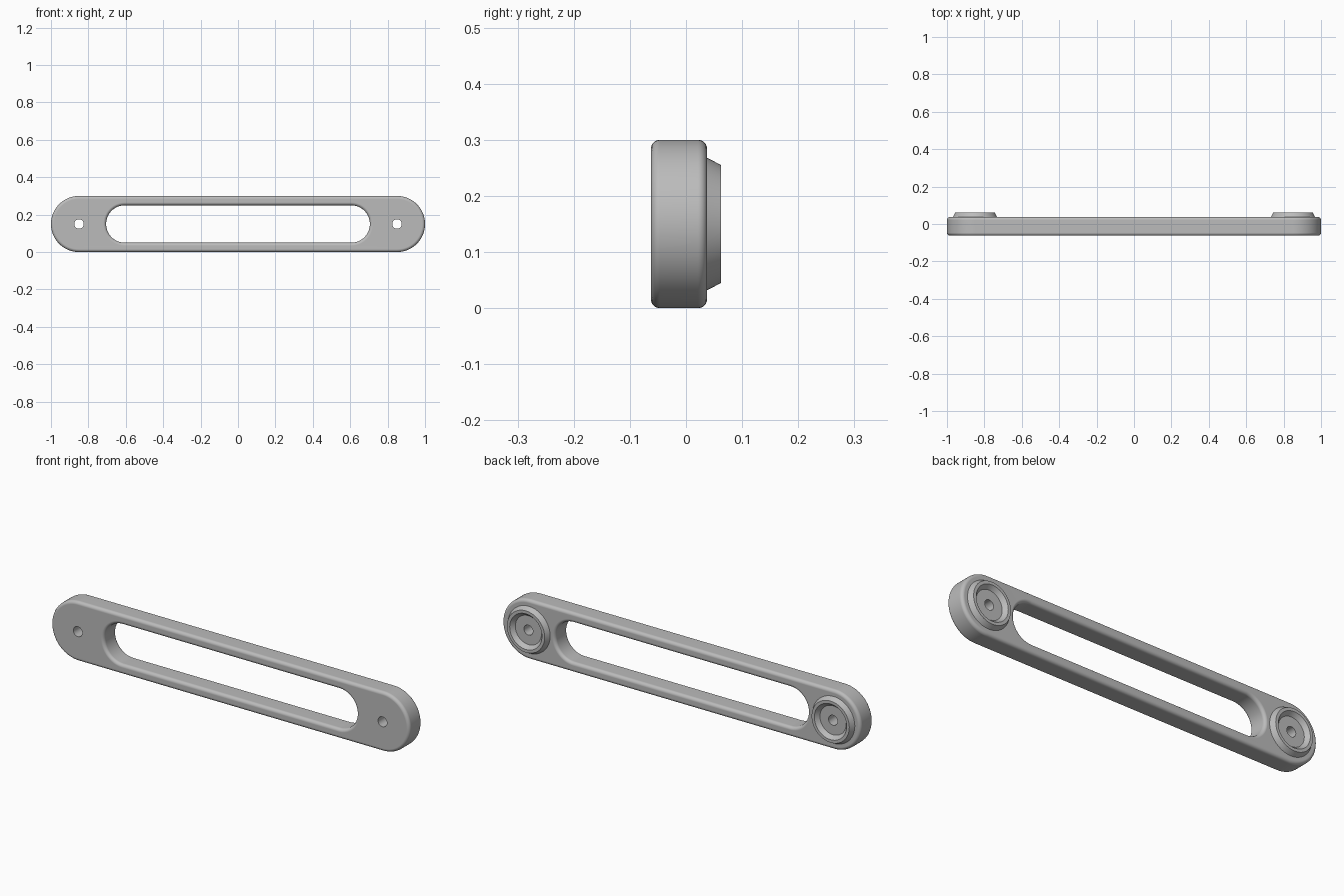
import bpy, bmesh
from math import sin, cos, pi

default = bpy.data.objects.get("Cube")
if default:
    bpy.data.objects.remove(default, do_unlink=True)

MID_Z = 0.15
FRONT, BACK = -0.0625, 0.0375
FILLET = 0.016
END_X = 0.85
BORE = 0.025

grey = bpy.data.materials.new("plain grey")
grey.use_nodes = True
grey.diffuse_color = (0.5, 0.5, 0.5, 1)
grey.node_tree.nodes["Principled BSDF"].inputs["Base Color"].default_value = (0.5, 0.5, 0.5, 1)


def loft(name, rings, closed=False):
    """Skin a list of equal rings; cap the ends, or join last to first."""
    bm = bmesh.new()
    loops = [[bm.verts.new(p) for p in ring] for ring in rings]
    pairs = list(zip(loops, loops[1:]))
    if closed:
        pairs.append((loops[-1], loops[0]))
    else:
        bm.faces.new(loops[0])
        bm.faces.new(loops[-1])
    for a, b in pairs:
        for i in range(len(a)):
            j = (i + 1) % len(a)
            bm.faces.new((a[i], a[j], b[j], b[i]))
    bmesh.ops.recalc_face_normals(bm, faces=bm.faces)
    mesh = bpy.data.meshes.new(name)
    bm.to_mesh(mesh)
    bm.free()
    mesh.materials.append(grey)
    obj = bpy.data.objects.new(name, mesh)
    bpy.context.collection.objects.link(obj)
    return obj


def stadium(half_x, radius, y, steps=32):
    """Ring with two straight sides and two half-round ends."""
    ring = []
    for side in (1, -1):
        for i in range(steps + 1):
            a = -pi / 2 + pi * i / steps
            ring.append((side * (half_x + radius * cos(a)), y, MID_Z + side * radius * sin(a)))
    return ring


def circle(x, radius, y, steps=64):
    return [(x + radius * cos(2 * pi * i / steps), y, MID_Z + radius * sin(2 * pi * i / steps))
            for i in range(steps)]


def rounded_rings(half_x, radius, sign, steps=6):
    """Rings from front to back; sign -1 rounds an outside edge, +1 flares a hole."""
    front, back = [], []
    for i in range(steps + 1):
        a = pi / 2 * i / steps
        r = radius + sign * FILLET * (1 - cos(a))
        inset = FILLET * (1 - sin(a))
        front.insert(0, stadium(half_x, r, FRONT + inset))
        back.append(stadium(half_x, r, BACK - inset))
    return front + back


def finish(obj):
    bpy.ops.object.select_all(action='DESELECT')
    obj.select_set(True)
    bpy.context.view_layer.objects.active = obj
    bpy.ops.object.shade_smooth_by_angle(angle=0.5)
    weighted = obj.modifiers.new("weighted normals", 'WEIGHTED_NORMAL')
    weighted.keep_sharp = True


# Handle bar with rounded edges
bar = loft("handle_bar", rounded_rings(END_X, 0.15, -1))

# Grip slot and screw holes
slot_rings = rounded_rings(0.605, 0.1, 1)
flare = 0.1 + FILLET
slot_rings = [stadium(0.605, flare, FRONT - 0.02)] + slot_rings + [stadium(0.605, flare, BACK + 0.02)]
cutters = [loft("slot_cutter", slot_rings)]
for x in (-END_X, END_X):
    cutters.append(loft("hole_cutter", [circle(x, BORE, FRONT - 0.02), circle(x, BORE, BACK + 0.02)]))
for cutter in cutters:
    cutter.hide_render = True
    cut = bar.modifiers.new("cut", 'BOOLEAN')
    cut.operation = 'DIFFERENCE'
    cut.solver = 'EXACT'
    cut.object = cutter
graph = bpy.context.evaluated_depsgraph_get()
graph.update()
bar_mesh = bpy.data.meshes.new_from_object(bar.evaluated_get(graph))
bar.modifiers.clear()
bar.data = bar_mesh
for cutter in cutters:
    bpy.data.objects.remove(cutter, do_unlink=True)
finish(bar)

# Mounting bosses on the back: tapered rim around a recessed, bored seat
boss_profile = [(BORE, 0.036), (0.119, 0.036), (0.105, 0.0625),
                (0.09, 0.0625), (0.073, 0.042), (BORE, 0.042)]
for name, x in (("left_boss", END_X), ("right_boss", -END_X)):
    finish(loft(name, [circle(x, r, y) for r, y in boss_profile], closed=True))
